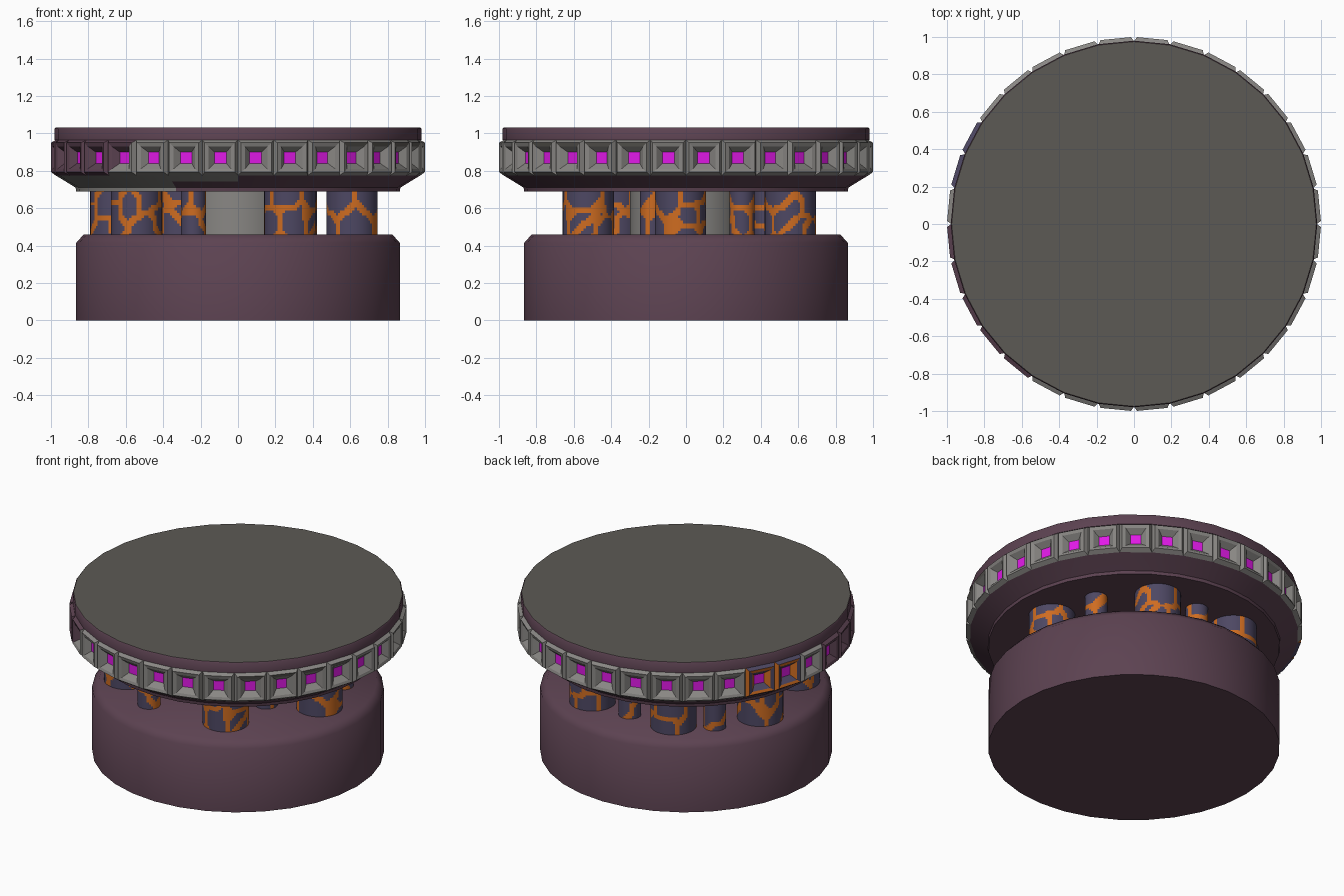
import bpy, bmesh, math, random
from math import sin, cos, pi, radians, degrees
from mathutils import Vector

if "Cube" in bpy.data.objects:
    bpy.data.objects.remove(bpy.data.objects["Cube"])

random.seed(4)
N = 32  # sides of the round parts


def material(name, rgb):
    m = bpy.data.materials.new(name)
    m.diffuse_color = (*rgb, 1)
    m.use_nodes = True
    m.node_tree.nodes["Principled BSDF"].inputs["Base Color"].default_value = m.diffuse_color
    return m


PURPLE = material("dusky_purple", (0.108, 0.055, 0.083))
GREY = material("stone_grey", (0.25, 0.242, 0.23))
DARK = material("dark_grey", (0.108, 0.102, 0.09))
SLATE = material("slate_blue", (0.075, 0.064, 0.125))
ORANGE = material("lava_orange", (0.62, 0.15, 0.015))
MAGENTA = material("glow_magenta", (0.75, 0.01, 0.8))
MATS = [PURPLE, GREY, DARK, SLATE, ORANGE, MAGENTA]
P, G, D, S, O, M = range(6)


def finish(bm, name, angle=None):
    bmesh.ops.recalc_face_normals(bm, faces=bm.faces)
    me = bpy.data.meshes.new(name)
    bm.to_mesh(me)
    bm.free()
    for m in MATS:
        me.materials.append(m)
    ob = bpy.data.objects.new(name, me)
    bpy.context.collection.objects.link(ob)
    if angle:
        bpy.ops.object.select_all(action='DESELECT')
        ob.select_set(True)
        bpy.context.view_layer.objects.active = ob
        bpy.ops.object.shade_smooth_by_angle(angle=radians(angle))
    return ob


def lathe(name, profile, rule, sides=N, centre=(0, 0), angle=40):
    """Closed round part; rule(angle in degrees, row, z) gives the colour."""
    bm = bmesh.new()
    rings = [[bm.verts.new((centre[0] + r * cos(2 * pi * k / sides),
                            centre[1] + r * sin(2 * pi * k / sides), z))
              for k in range(sides)] for r, z in profile]
    for i in range(len(rings) - 1):
        for k in range(sides):
            j = (k + 1) % sides
            f = bm.faces.new((rings[i][k], rings[i][j], rings[i + 1][j], rings[i + 1][k]))
            f.material_index = rule(360 * (k + 0.5) / sides, i,
                                    (profile[i][1] + profile[i + 1][1]) / 2)
    bm.faces.new(rings[0][::-1]).material_index = rule(0, -1, profile[0][1])
    bm.faces.new(rings[-1]).material_index = rule(0, -2, profile[-1][1])
    return finish(bm, name, angle)


# Base drum with chamfered top edge
lathe("base_drum", [(0.865, 0), (0.865, 0.415), (0.825, 0.46)],
      lambda a, i, z: P, angle=50)


# Upper plate: flared underside, recessed band, rim and grey top
def plate_colour(a, i, z):
    if i == -2:
        return D
    if (i in (0, 1) and 180 < a < 250) or (i == 2 and 180 < a < 275):
        return G
    return P


lathe("upper_plate", [(0.865, 0.69), (0.868, 0.71), (0.92, 0.742), (0.975, 0.775),
                      (0.945, 0.785), (0.945, 0.955), (0.98, 0.965),
                      (0.98, 1.026), (0.975, 1.032)], plate_colour)


# Rim blocks: 32 raised frames, each with a funnel down to a glowing square
def block_colour(a, ring, side):
    if ring == 3:
        return M
    if 148 < a < 172:
        return O if (ring + side) % 2 else S
    if 185 < a < 222 or (222 < a < 232 and side in (2, 3)):
        return P
    if 303 < a < 350 and ring == 1 and side == 2:
        return D
    return G


bm = bmesh.new()
# half width, bottom z, top z, distance from the axis
STEPS = [(0.975 * sin(pi / N), 0.775, 0.965, 0.975 * cos(pi / N)),
         (0.082, 0.793, 0.95, 0.996),
         (0.060, 0.81, 0.93, 0.990),
         (0.032, 0.84, 0.90, 0.957)]
for k in range(N):
    a = 2 * pi * (k + 0.5) / N
    out, tan = Vector((cos(a), sin(a), 0)), Vector((-sin(a), cos(a), 0))
    rings = []
    for h, z0, z1, d in STEPS:
        rings.append([bm.verts.new(out * d + tan * s * h + Vector((0, 0, z)))
                      for s, z in ((-1, z0), (1, z0), (1, z1), (-1, z1))])
    for i in range(3):
        for s in range(4):
            t = (s + 1) % 4
            f = bm.faces.new((rings[i][s], rings[i][t], rings[i + 1][t], rings[i + 1][s]))
            f.material_index = block_colour(degrees(a), i, s)
    bm.faces.new(rings[3]).material_index = M
# weld the neighbouring blocks into one band
bmesh.ops.remove_doubles(bm, verts=bm.verts, dist=0.0005)
finish(bm, "rim_blocks")

# Central core between base and plate
lathe("central_core", [(0.30, 0.45), (0.30, 0.70)], lambda a, i, z: G)


# Pillars: slate stone with orange cracks between random cells
def pillar(name, x, y, r):
    girth = 2 * pi * r
    rows = 18
    cells = []
    count = max(5, round(girth * 0.24 / 0.019))
    while len(cells) < count:
        c = (random.uniform(0, girth), random.uniform(0.45, 0.70))
        if all(max(abs(c[0] - e[0]), abs(c[1] - e[1])) > 0.085 for e in cells) \
                or random.random() < 0.02:
            cells.append(c)

    def rule(a, i, z):
        if i < 0:
            return S
        u = a / 360 * girth
        dist = []
        for cu, cz in cells:
            du = abs(u - cu)
            dist.append(max(min(du, girth - du), abs(z - cz)))
        dist.sort()
        return O if dist[1] - dist[0] < 0.026 else S

    profile = [(r, 0.45 + 0.25 * i / rows) for i in range(rows + 1)]
    lathe(name, profile, rule, 64 if r > 0.1 else 32, (x, y))


BIG = [(0.61, -0.03), (0.277, -0.522), (0.285, 0.558),
       (-0.3, 0.558), (-0.653, 0.165), (-0.542, -0.37)]
SMALL = [(0.33, -0.18), (0.545, 0.30), (0.0, 0.58), (-0.51, 0.43), (-0.238, -0.58)]
for n, (x, y) in enumerate(BIG):
    pillar(f"large_pillar_{n + 1}", x, y, 0.137)
for n, (x, y) in enumerate(SMALL):
    pillar(f"small_pillar_{n + 1}", x, y, 0.067)
